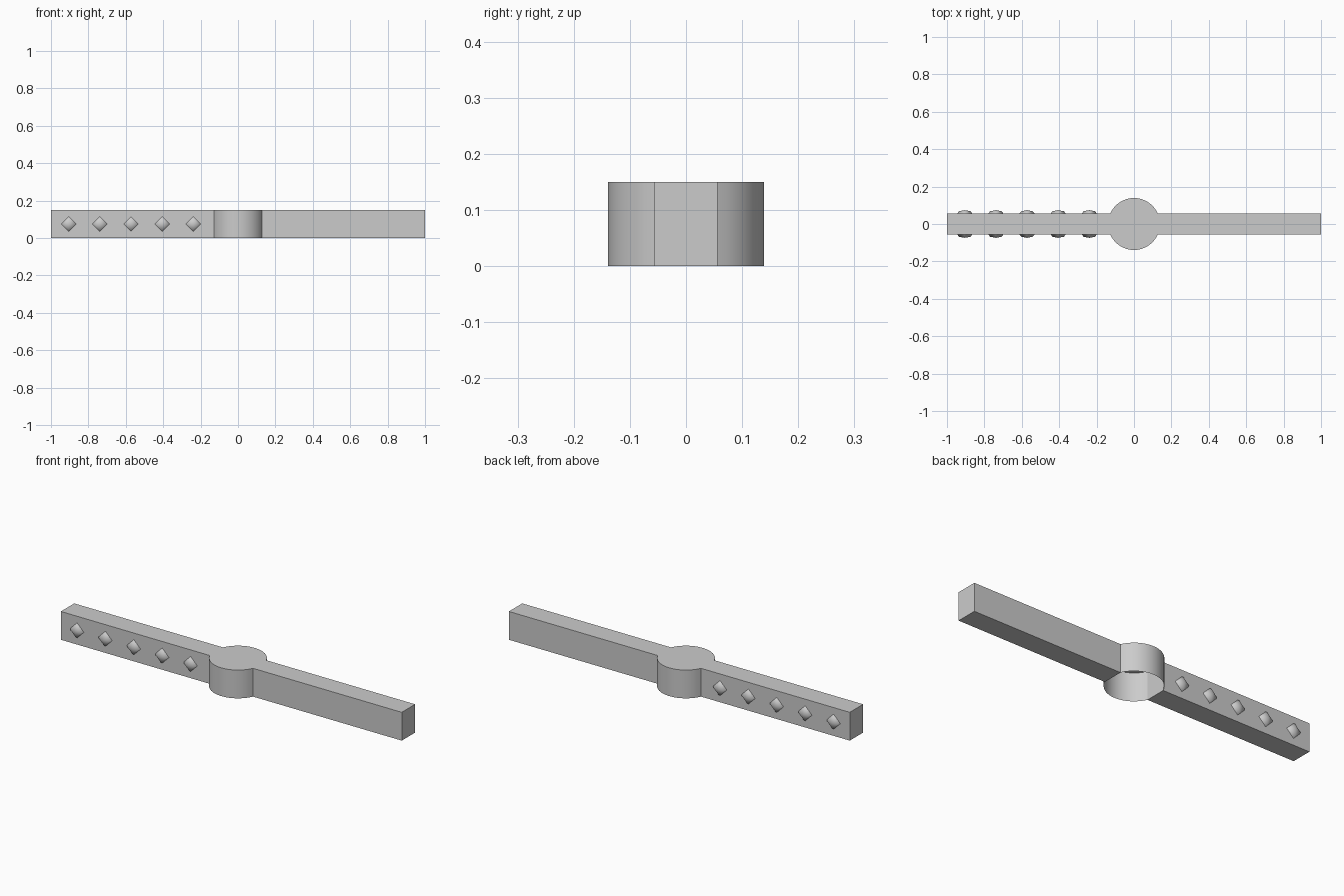
import bpy, bmesh
from math import sin, cos, asin, pi, radians

if "Cube" in bpy.data.objects:
    bpy.data.objects.remove(bpy.data.objects["Cube"])

HEIGHT = 0.15
HALF_DEPTH = 0.056
HUB_RADIUS = 0.139
ARC_STEPS = 16
JOIN_ANGLE = asin(HALF_DEPTH / HUB_RADIUS)
JOIN_X = HUB_RADIUS * cos(JOIN_ANGLE)

grey = bpy.data.materials.new("plain grey")
grey.use_nodes = True
grey.diffuse_color = (0.6, 0.6, 0.6, 1)
grey.node_tree.nodes["Principled BSDF"].inputs["Base Color"].default_value = grey.diffuse_color


def add_object(name, bm, smooth_angle=None):
    mesh = bpy.data.meshes.new(name)
    bm.to_mesh(mesh)
    bm.free()
    mesh.materials.append(grey)
    obj = bpy.data.objects.new(name, mesh)
    bpy.context.collection.objects.link(obj)
    if smooth_angle:
        bpy.ops.object.select_all(action="DESELECT")
        obj.select_set(True)
        bpy.context.view_layer.objects.active = obj
        bpy.ops.object.shade_smooth_by_angle(angle=radians(smooth_angle))
    return obj


# Plain rectangular arms on either side of the hub
def add_arm(name, side):
    bm = bmesh.new()
    bmesh.ops.create_cube(bm, size=1)
    bmesh.ops.scale(bm, vec=(1 - JOIN_X, 2 * HALF_DEPTH, HEIGHT), verts=bm.verts)
    bmesh.ops.translate(bm, vec=(side * (1 + JOIN_X) / 2, 0, HEIGHT / 2), verts=bm.verts)
    return add_object(name, bm)


add_arm("left_arm", 1)
add_arm("right_arm", -1)

# Round hub: closed top, curved front and back walls, open underneath
bm = bmesh.new()
rim = []
for start in (JOIN_ANGLE, pi + JOIN_ANGLE):
    angles = [start + (pi - 2 * JOIN_ANGLE) * i / ARC_STEPS for i in range(ARC_STEPS + 1)]
    low, high = [[bm.verts.new((HUB_RADIUS * cos(a), HUB_RADIUS * sin(a), z)) for a in angles]
                 for z in (0, HEIGHT)]
    for i in range(ARC_STEPS):
        bm.faces.new((low[i], low[i + 1], high[i + 1], high[i]))
    rim += high
bm.faces.new(rim)
add_object("hub", bm, 40)


# Low four-sided domed studs on the front and back of the right arm
def add_stud(name, x, side):
    bm = bmesh.new()
    rings = []
    for radius, lift in ((0.04, 0), (0.031, 0.012)):
        rings.append([bm.verts.new((x + radius * cos(k * pi / 2),
                                    side * (HALF_DEPTH + lift),
                                    HEIGHT / 2 + radius * sin(k * pi / 2))) for k in range(4)])
    tip = bm.verts.new((x, side * (HALF_DEPTH + 0.018), HEIGHT / 2))
    base, crown = rings
    for k in range(4):
        n = (k + 1) % 4
        bm.faces.new((base[k], base[n], crown[n], crown[k]))
        bm.faces.new((crown[k], crown[n], tip))
    bmesh.ops.recalc_face_normals(bm, faces=bm.faces)
    if sum(f.normal.y for f in bm.faces) * side < 0:
        bmesh.ops.reverse_faces(bm, faces=bm.faces)
    return add_object(name, bm, 100)


for i in range(5):
    x = -0.905 + i * 0.1665
    add_stud(f"front_stud_{i + 1}", x, -1)
    add_stud(f"back_stud_{i + 1}", x, 1)
